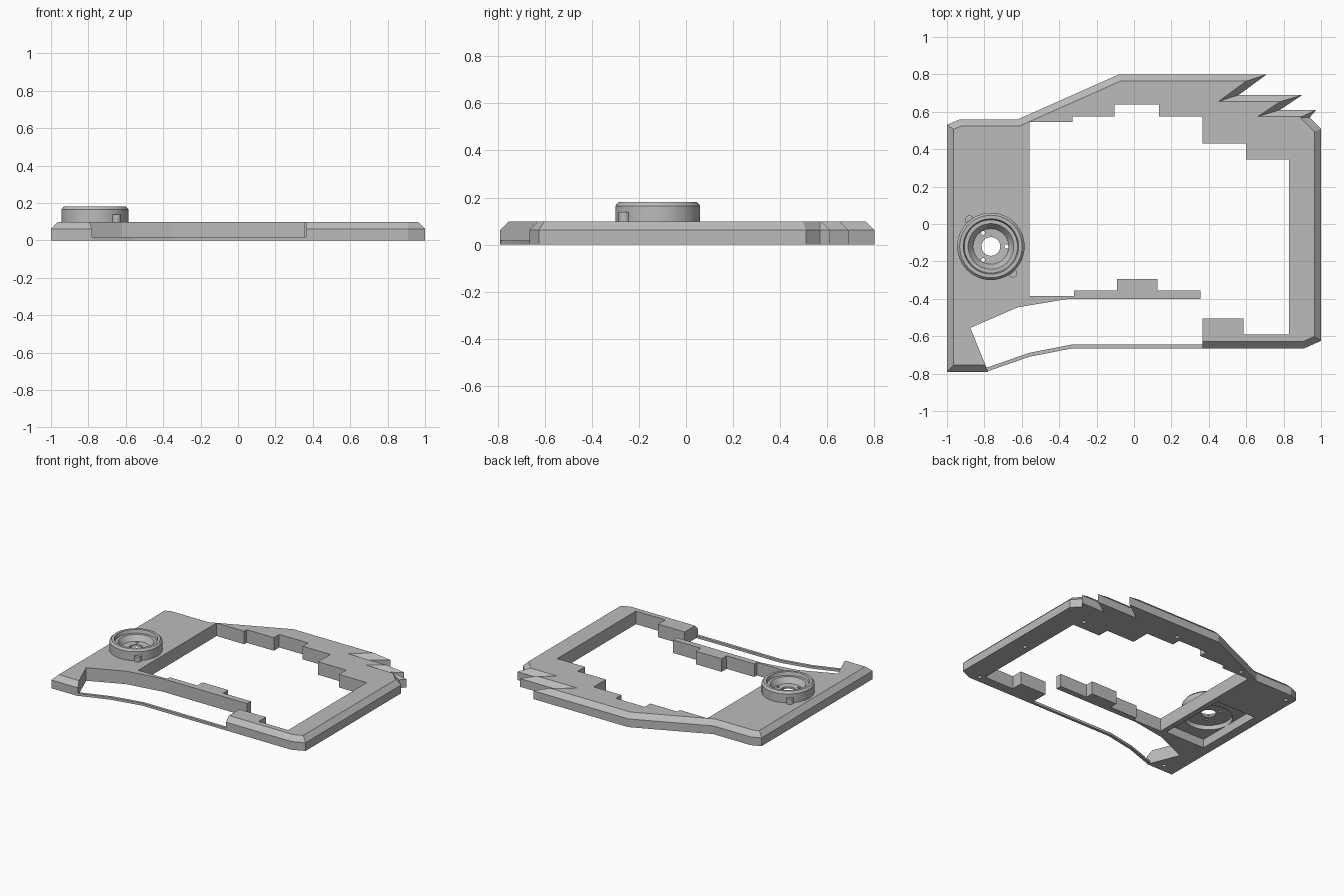
import bpy, bmesh, math
from mathutils import Vector

if "Cube" in bpy.data.objects:
    bpy.data.objects.remove(bpy.data.objects["Cube"], do_unlink=True)

grey = bpy.data.materials.new("plain_grey")
grey.use_nodes = True
grey.diffuse_color = (0.5, 0.5, 0.5, 1)
grey.node_tree.nodes["Principled BSDF"].inputs["Base Color"].default_value = (0.5, 0.5, 0.5, 1)


def finish(bm, name):
    bmesh.ops.recalc_face_normals(bm, faces=bm.faces[:])
    mesh = bpy.data.meshes.new(name)
    bm.to_mesh(mesh)
    bm.free()
    mesh.materials.append(grey)
    obj = bpy.data.objects.new(name, mesh)
    bpy.context.collection.objects.link(obj)
    return obj


def inset(points, offsets):
    """Move each edge of a clockwise outline inward by its own distance."""
    pts = [Vector(p) for p in points]
    result = []
    for i, p in enumerate(pts):
        a = (p - pts[i - 1]).normalized()
        b = (pts[(i + 1) % len(pts)] - p).normalized()
        pa = p + Vector((a.y, -a.x)) * offsets[i - 1]
        pb = p + Vector((b.y, -b.x)) * offsets[i]
        t = (pb - pa).cross(b) / a.cross(b)
        result.append(pa + a * t)
    return result


def loft(name, layers):
    """Closed solid through stacked (outline, z) layers."""
    bm = bmesh.new()
    rings = [[bm.verts.new((p[0], p[1], z)) for p in pts] for pts, z in layers]
    for low, high in zip(rings, rings[1:]):
        for i in range(len(low)):
            bm.faces.new((low[i - 1], low[i], high[i], high[i - 1]))
    caps = [bm.faces.new(rings[0]), bm.faces.new(rings[-1])]
    bmesh.ops.triangulate(bm, faces=caps)
    return finish(bm, name)


def cylinders(name, spots, radius, z0, z1, sides=16):
    bm = bmesh.new()
    for x, y in spots:
        made = bmesh.ops.create_cone(bm, cap_ends=True, segments=sides, radius1=radius,
                                     radius2=radius, depth=z1 - z0)
        bmesh.ops.translate(bm, verts=made["verts"], vec=(x, y, (z0 + z1) / 2))
    return finish(bm, name)


def cut(target, cutter):
    cutter.hide_render = True
    mod = target.modifiers.new("cut", "BOOLEAN")
    mod.operation, mod.solver, mod.object = "DIFFERENCE", "EXACT", cutter
    bpy.context.view_layer.objects.active = target
    bpy.ops.object.modifier_apply(modifier=mod.name)
    bpy.data.objects.remove(cutter, do_unlink=True)


def smooth(obj):
    bpy.ops.object.select_all(action="DESELECT")
    obj.select_set(True)
    bpy.context.view_layer.objects.active = obj
    bpy.ops.object.shade_smooth_by_angle(angle=math.radians(30))


# Frame: bevelled outer edge with a toothed corner, stepped inner edge
outer = [(-.78, -.79), (-1, -.79), (-1, .53), (-.93, .56), (-.62, .56), (-.08, .8),
         (.71, .8), (.56, .69), (.9, .69), (.78, .61), (.975, .61), (.94, .57),
         (1, .51), (1, -.625), (.91, -.665), (.365, -.665)]
inner = [(.365, -.505), (.585, -.505), (.585, -.59), (.83, -.59), (.83, .345), (.6, .345),
         (.6, .43), (.365, .43), (.365, .575), (.135, .575), (.135, .64), (-.105, .64),
         (-.105, .575), (-.33, .575), (-.33, .545), (-.56, .545), (-.56, -.385),
         (-.32, -.385), (-.32, -.355), (-.09, -.355), (-.09, -.295), (.125, -.295),
         (.125, -.355), (.355, -.355), (.355, -.4), (-.35, -.4), (-.62, -.445), (-.875, -.555)]
outline = outer + inner
offsets = [.036] * (len(outer) - 1) + [0] * (len(inner) + 1)
frame = loft("frame", [(outline, 0), (outline, .062), (inset(outline, offsets), .098)])

# Underside pocket, round opening below the dial, screw holes
cx, cy = -.765, -.12
pocket = [(-.93, -.37), (-.93, .17), (-.6, .17), (-.6, -.37)]
cut(frame, loft("pocket_cutter", [(pocket, -.1), (pocket, .065)]))
cut(frame, cylinders("opening_cutter", [(cx, cy)], .165, -.1, .2, 48))
screws = [(.8, .42), (.18, .67), (-.46, .585), (-.94, .49), (-.88, -.73), (.86, -.615), (.89, -.1)]
cut(frame, cylinders("screw_cutter", screws, .015, -.05, .04))

# Thin low strip across the front gap
path = [(-.79, -.79), (-.56, -.71), (-.33, -.665), (.375, -.665)]
strip = path + [(x, y + .021) for x, y in reversed(path)]
loft("front_strip", [(strip, 0), (strip, .018)])

# Dial: revolved ring with a dished centre
profile = [(.05, .098), (.18, .098), (.18, .165), (.167, .18), (.148, .18), (.142, .155),
           (.122, .155), (.095, .115), (.05, .112)]
bm = bmesh.new()
steps = 48
rings = []
for k in range(steps):
    a = math.tau * k / steps
    rings.append([bm.verts.new((cx + r * math.cos(a), cy + r * math.sin(a), z)) for r, z in profile])
for k in range(steps):
    for i in range(len(profile)):
        bm.faces.new((rings[k - 1][i - 1], rings[k - 1][i], rings[k][i], rings[k][i - 1]))
dial = finish(bm, "dial")
holes = [(cx + .083 * math.cos(a), cy + .083 * math.sin(a))
         for a in (0, math.tau / 3, -math.tau / 3)]
cut(dial, cylinders("dial_hole_cutter", holes, .011, .05, .2, 12))
smooth(dial)

# Two pegs on opposite sides of the dial
pegs = cylinders("dial_pegs", [(cx + s * .115, cy - s * .142) for s in (1, -1)], .024, .09, .138, 20)
smooth(pegs)
